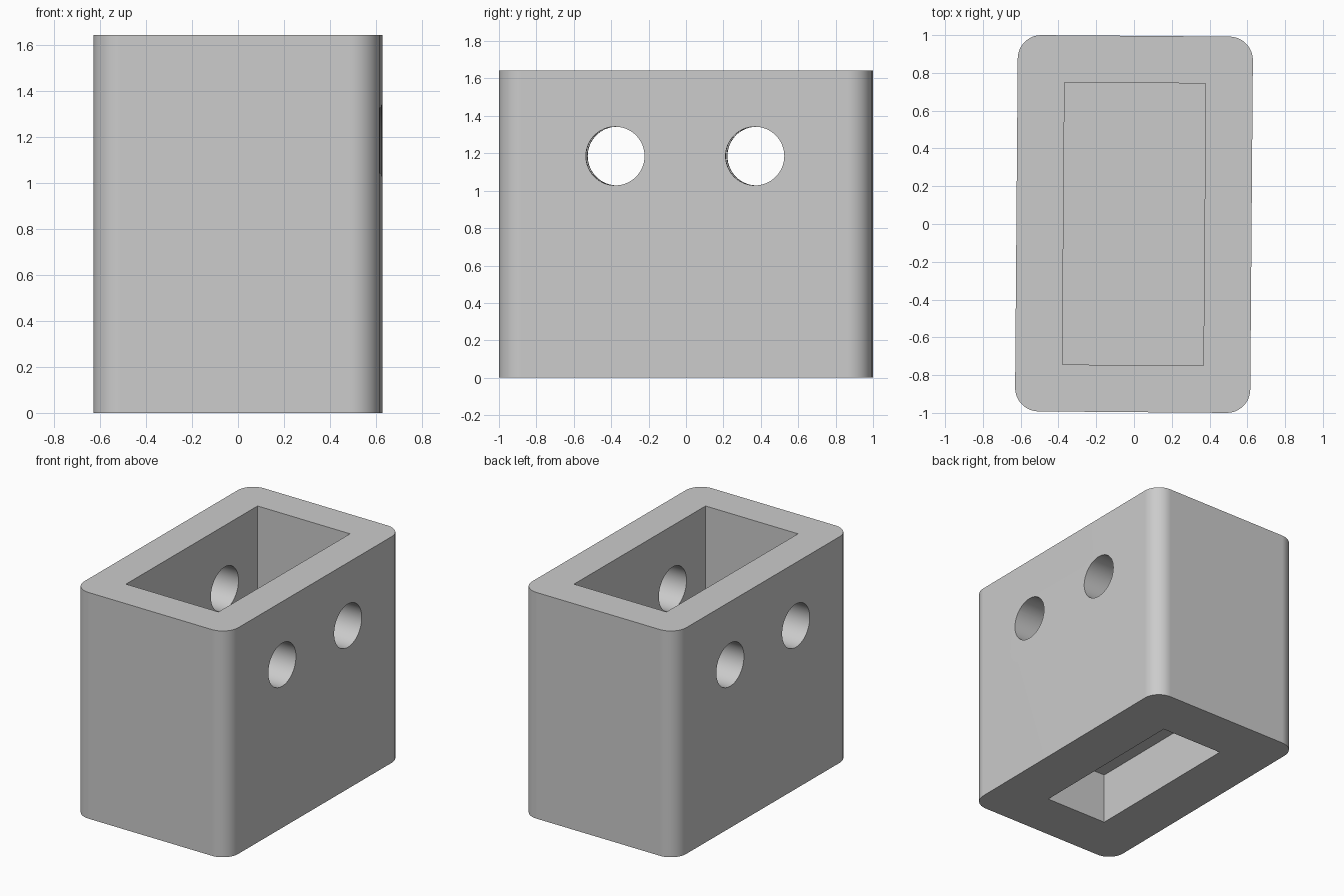
import bpy
import math

if "Cube" in bpy.data.objects:
    bpy.data.objects.remove(bpy.data.objects["Cube"], do_unlink=True)

U = 0.1245                      # one design unit
WIDTH, LENGTH, HEIGHT = 10 * U, 16 * U, 13.2 * U
RADIUS = U
RECESS, FLOOR = 3 * U, 3.2 * U  # underside recess ceiling and cavity floor
OVER = 0.1                      # cutters run past the surface

grey = bpy.data.materials.new("plain_grey")
grey.use_nodes = True
colour = (0.6, 0.6, 0.6, 1)
grey.diffuse_color = colour
grey.node_tree.nodes["Principled BSDF"].inputs["Base Color"].default_value = colour


def box(name, width, length, bottom, top):
    bpy.ops.mesh.primitive_cube_add(size=1, location=(0, 0, (bottom + top) / 2))
    ob = bpy.context.object
    ob.name = name
    ob.scale = (width, length, top - bottom)
    bpy.ops.object.transform_apply(location=True, rotation=False, scale=True)
    return ob


def rounded_block(name, width, length, height, radius, steps=12):
    """Extrude a rounded rectangle upwards from the ground."""
    ring = []
    for i, (sx, sy) in enumerate([(1, 1), (-1, 1), (-1, -1), (1, -1)]):
        for k in range(steps + 1):
            a = (i + k / steps) * math.pi / 2
            ring.append((sx * (width / 2 - radius) + radius * math.cos(a),
                         sy * (length / 2 - radius) + radius * math.sin(a)))
    n = len(ring)
    verts = [(x, y, z) for z in (0, height) for x, y in ring]
    faces = [(i, (i + 1) % n, n + (i + 1) % n, n + i) for i in range(n)]
    faces += [tuple(reversed(range(n))), tuple(range(n, 2 * n))]
    mesh = bpy.data.meshes.new(name)
    mesh.from_pydata(verts, [], faces)
    ob = bpy.data.objects.new(name, mesh)
    bpy.context.collection.objects.link(ob)
    return ob


# Block with rounded upright edges
block = rounded_block("hollow_block", WIDTH, LENGTH, HEIGHT, RADIUS)
block.data.materials.append(grey)

# Top cavity, underside recess and the two cross holes
cutters = [
    box("cavity_cutter", 6 * U, 12 * U, FLOOR, HEIGHT + OVER),
    box("recess_cutter", 4 * U, 10 * U, -OVER, RECESS),
]
for side in (-1, 1):
    bpy.ops.mesh.primitive_cylinder_add(
        vertices=64, radius=1.26 * U, depth=WIDTH + 2 * OVER,
        location=(0, side * 3 * U, 9.52 * U), rotation=(0, math.pi / 2, 0))
    bpy.context.object.name = "hole_cutter"
    cutters.append(bpy.context.object)

bpy.ops.object.select_all(action="DESELECT")
block.select_set(True)
bpy.context.view_layer.objects.active = block
for cutter in cutters:
    cutter.hide_render = True
    mod = block.modifiers.new("cut", "BOOLEAN")
    mod.operation = "DIFFERENCE"
    mod.solver = "EXACT"
    mod.object = cutter
    bpy.ops.object.modifier_apply(modifier=mod.name)
    bpy.data.objects.remove(cutter, do_unlink=True)

# Smooth curves, crisp edges, flat sides
bpy.ops.object.shade_smooth_by_angle(angle=math.radians(30))
weighted = block.modifiers.new("weighted_normals", "WEIGHTED_NORMAL")
weighted.keep_sharp = True

# The whole block sits very slightly turned
block.rotation_euler.z = math.radians(-0.45)
